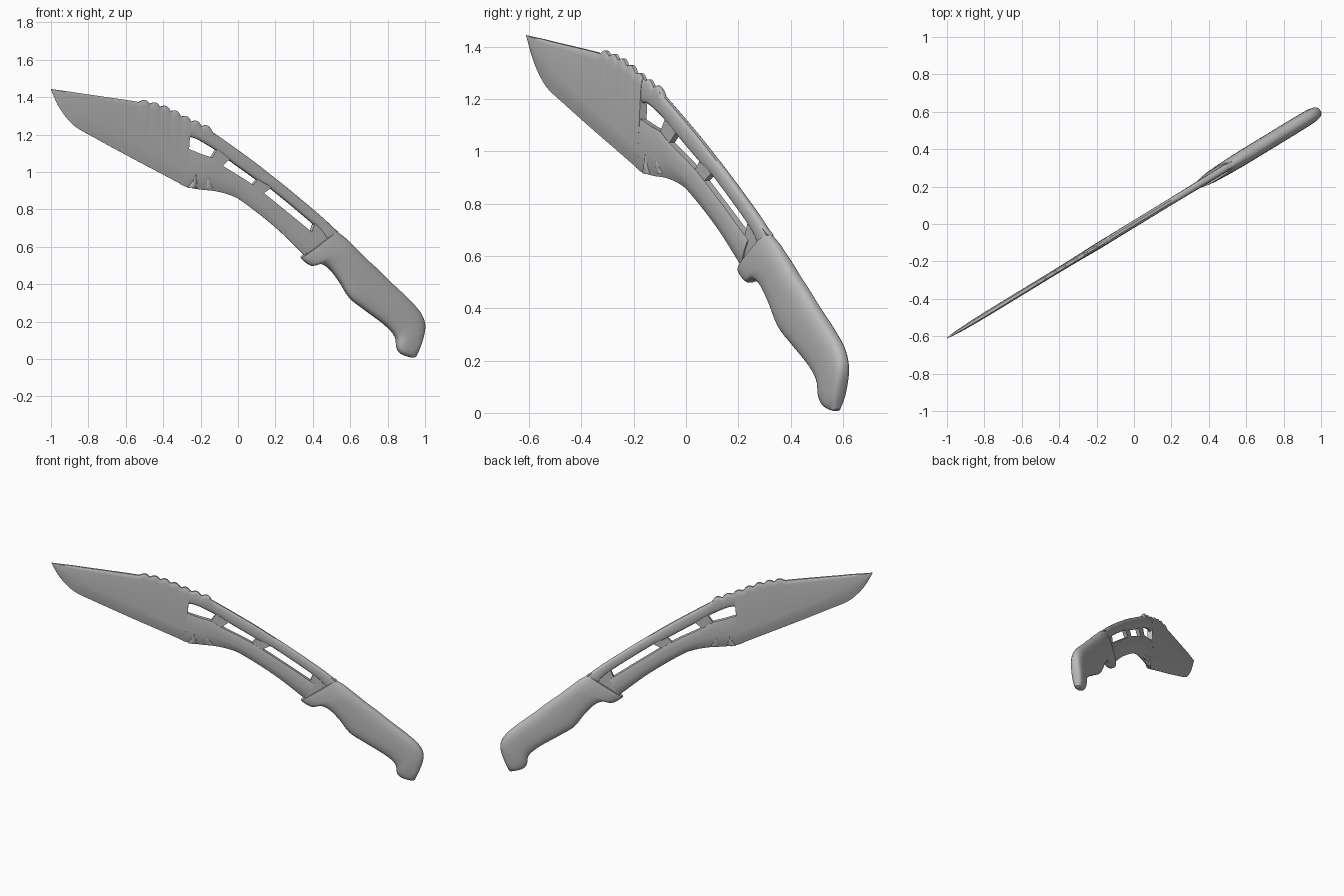
import bpy, bmesh, math
from mathutils import Vector

if "Cube" in bpy.data.objects:
    bpy.data.objects.remove(bpy.data.objects["Cube"])

ANGLE = math.atan2(0.61, 1.0)          # the knife lies in an upright plane turned about z
CA, SA = math.cos(ANGLE), math.sin(ANGLE)

steel = bpy.data.materials.new("grey")
steel.diffuse_color = (0.5, 0.5, 0.5, 1)
steel.use_nodes = True
steel.node_tree.nodes["Principled BSDF"].inputs["Base Color"].default_value = steel.diffuse_color


def place(p, v):
    """Profile point (hundredths: x, z) and thickness offset v to world space."""
    x, z = p[0] / 100, p[1] / 100
    return (x - v * SA, x * SA / CA + v * CA, z)


def spline(pts, n):
    """Smooth curve through points, n steps per span."""
    P = [Vector(p) for p in pts]
    P = [2 * P[0] - P[1]] + P + [2 * P[-1] - P[-2]]
    out = []
    for a, b, c, d in zip(P, P[1:], P[2:], P[3:]):
        for i in range(n):
            t = i / n
            out.append(0.5 * (2 * b + (c - a) * t + (2 * a - 5 * b + 4 * c - d) * t * t
                              + (3 * b - a - 3 * c + d) * t ** 3))
    return out + [P[-2]]


def loft(name, lower, upper, half, section, n=4, bumps=False):
    """Skin between a lower and an upper profile; half = half thickness per station."""
    lo, up = spline(lower, n), spline(upper, n)
    th = [h.x for h in spline([(h, 0) for h in half], n)]
    bm = bmesh.new()
    rings = []
    for a, b, h in zip(lo, up, th):
        if bumps and -53 < b.x < -14:      # scalloped spine
            b = b + Vector((0.25, 1)) * 1.7 * abs(math.sin((b.x + 53) / 39 * 7 * math.pi))
        side = section((b - a).length / 100)
        loop = [(t, w) for t, w in side] + [(t, -w) for t, w in reversed(side)]
        rings.append([bm.verts.new(place(a.lerp(b, t), w * h)) for t, w in loop])
    for r, s in zip(rings, rings[1:]):
        for i in range(len(r)):
            j = (i + 1) % len(r)
            bm.faces.new((r[i], r[j], s[j], s[i]))
    bm.faces.new(rings[0])
    bm.faces.new(rings[-1])
    return finish(name, bm)


def finish(name, bm):
    bmesh.ops.recalc_face_normals(bm, faces=bm.faces)
    me = bpy.data.meshes.new(name)
    bm.to_mesh(me)
    bm.free()
    me.materials.append(steel)
    ob = bpy.data.objects.new(name, me)
    bpy.context.collection.objects.link(ob)
    return ob


def plate(name, quad, h):
    """Flat plate with the given corner points."""
    bm = bmesh.new()
    f, b = [[bm.verts.new(place(p, s)) for p in quad] for s in (-h, h)]
    bm.faces.new(f)
    bm.faces.new(b)
    for i in range(len(quad)):
        j = (i + 1) % len(quad)
        bm.faces.new((f[i], f[j], b[j], b[i]))
    return finish(name, bm)


# Cross-sections: (fraction from lower to upper edge, share of half thickness)
def blade_section(length):
    k = min(0.4, 0.065 / max(length, 0.01))
    return [(0, 0.06), (k * 0.5, 0.6), (k, 0.93), (k * 1.3, 1), (0.9, 1), (0.97, 0.85), (1, 0.5)]


def band_section(length):
    return [(0, 0.1), (0.1, 0.45), (0.25, 0.8), (0.42, 1), (0.7, 1), (0.92, 0.9), (1, 0.75)]


def round_section(power, count):
    def section(length):
        out = []
        for i in range(count):
            a = math.pi * (i + 0.5) / count
            c, s = math.cos(a), math.sin(a)
            out.append((0.5 - 0.5 * math.copysign(abs(c) ** (2 / power), c), s ** (2 / power)))
        return out
    return section


# Blade body with clipped tip and scalloped spine
loft("blade",
     [(-100, 143.9), (-96.3, 135.8), (-92, 129.4), (-86.6, 124), (-76.5, 118.2), (-57.8, 108),
      (-41.7, 99.5), (-28.5, 92.5)],
     [(-100, 144.4), (-95, 143.6), (-89, 142.8), (-82, 141.7), (-71, 140.1), (-53.5, 137.4),
      (-40, 134), (-26, 127)],
     [0.002, 0.008, 0.011, 0.013, 0.014, 0.014, 0.014, 0.016], blade_section, 16, True)

# Lower band under the cut-outs
loft("lower_band",
     [(-31, 93.7), (-27.5, 92), (-20, 90.6), (-12.3, 89.8), (-4.3, 87.7), (2.7, 84),
      (19.8, 70.6), (36, 55)],
     [(-31, 113), (-27.5, 112.5), (-20, 109.5), (-14.4, 107.5), (-8.6, 103.2), (7.5, 93),
      (24, 80), (41, 66)],
     [0.013, 0.016, 0.018, 0.018, 0.018, 0.018, 0.018, 0.02], band_section, 5)

# Slim spine rail over the cut-outs
loft("spine_rail",
     [(-30, 117.5), (-23.5, 118.2), (-11.2, 111.2), (-4.3, 105.9), (10.7, 95.2), (18.2, 90.4),
      (40.6, 71.7), (47, 64)],
     [(-28, 128.2), (-20.3, 124.7), (-14, 121.5), (6.4, 107), (18, 98), (28, 90),
      (44, 76.5), (52.5, 68.5)],
     [0.014, 0.015, 0.017, 0.018, 0.018, 0.018, 0.019, 0.02], round_section(3, 7), 10, True)

# Bridges between rail and band
plate("front_bridge", [(-16, 105), (-14.5, 107.5), (-11.2, 113), (-4.3, 107.5), (-9, 103), (-12, 101)], 0.012)
plate("middle_bridge", [(5, 91), (7.5, 93), (10.7, 97), (18.2, 92), (12.8, 88.5), (10, 86)], 0.012)
plate("ricasso", [(37, 65), (39, 68.5), (40.6, 73), (44, 75), (53, 68), (36, 55)], 0.014)

# Small ridges at the heel of the cutting edge
for i, x in enumerate((-24.5, -15.5)):
    lean = -1.5 if i else 1.5
    loft("heel_ridge_%d" % (i + 1),
         [(x - 2.4, 91.5), (x - 1.6 + lean * 0.5, 95), (x - 0.3 + lean, 100)],
         [(x + 2.4, 91.3), (x + 1.6 + lean * 0.5, 95), (x + 0.3 + lean, 100)],
         [0.012, 0.018, 0.016], round_section(2, 5), 3)

# Contoured handle with guard lip and hooked butt
loft("handle",
     [(33.7, 54.3), (35.5, 52.3), (39.6, 49.8), (44.4, 50.8), (49.2, 48), (54.5, 41.2),
      (59.9, 32.6), (67.9, 26.2), (78.6, 18.2), (84.2, 12), (85.2, 6), (87, 3), (90.5, 1.4),
      (93.5, 0.7)],
     [(52.3, 68.6), (54.5, 66.8), (57.2, 64.7), (60.4, 61.5), (64.2, 57.8), (69, 53),
      (74.9, 47.6), (81.3, 41.2), (89.3, 33.7), (96.3, 26.2), (99.3, 20), (99.3, 14.4),
      (97.3, 7.5), (95, 1.5)],
     [0.030, 0.034, 0.037, 0.039, 0.040, 0.041, 0.041, 0.041, 0.041, 0.040, 0.039, 0.036,
      0.030, 0.015],
     round_section(2.7, 14), 4)

# Smooth shading with crisp edges
for ob in bpy.context.collection.objects:
    ob.select_set(True)
    bpy.context.view_layer.objects.active = ob
bpy.ops.object.shade_smooth_by_angle(angle=math.radians(35))
